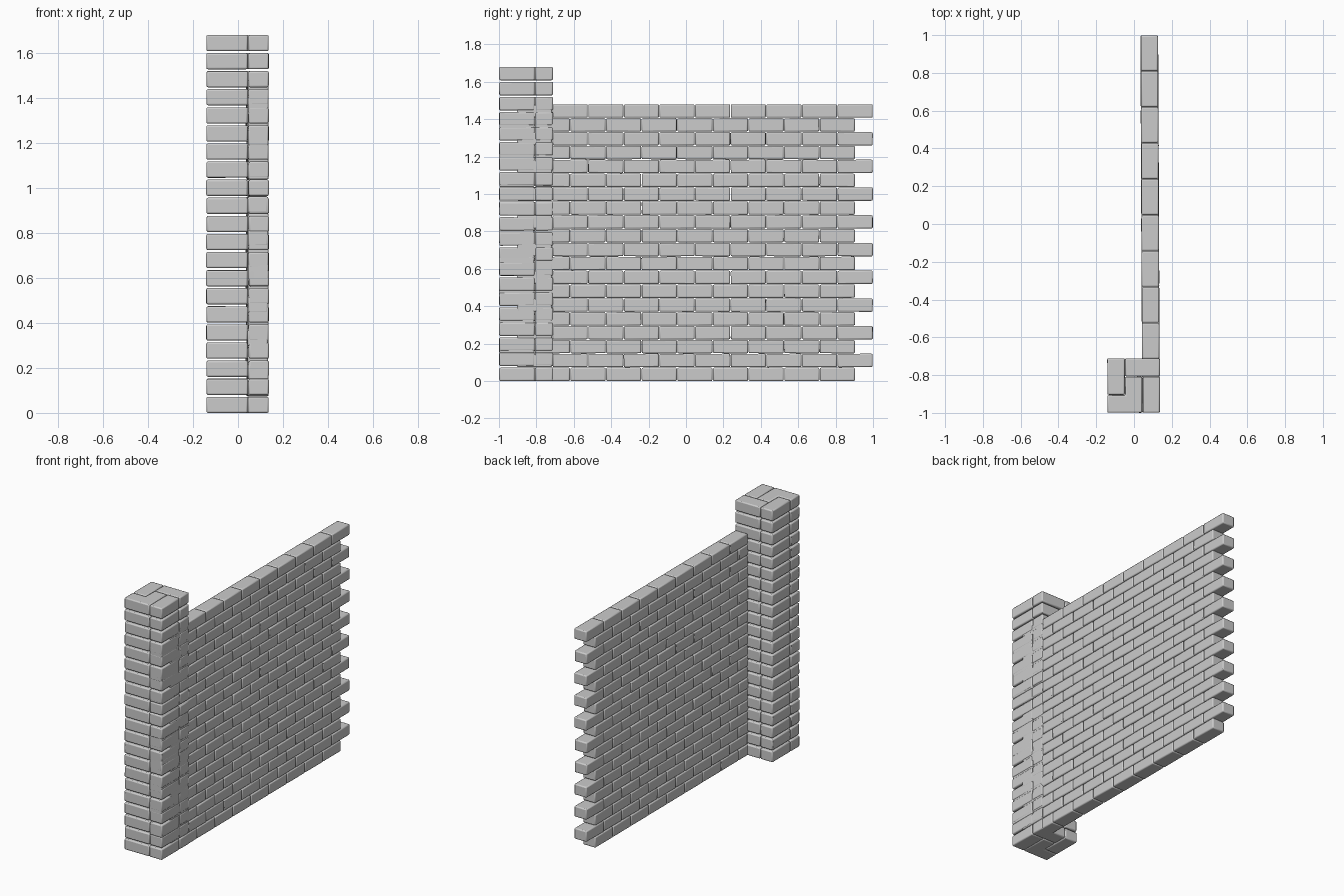
import bpy, bmesh, random
from math import radians
from mathutils import Vector, Matrix

if "Cube" in bpy.data.objects:
    bpy.data.objects.remove(bpy.data.objects["Cube"])

random.seed(4)
H = 0.0715          # brick height
L = 0.19            # brick length pitch
GAP = 0.0015        # half of the joint between bricks


def rect(x0, x1, y0, y1):
    return [(x0 + GAP, y0 + GAP), (x1 - GAP, y0 + GAP),
            (x1 - GAP, y1 - GAP), (x0 + GAP, y1 - GAP)]


def add_brick(bm, outline, z, wobble):
    """Extrude one brick outline, then nudge and tilt it slightly."""
    base = [bm.verts.new((x, y, z)) for x, y in outline]
    top = [bm.verts.new((x, y, z + H)) for x, y in outline]
    n = len(outline)
    bm.faces.new(base[::-1])
    bm.faces.new(top)
    for i in range(n):
        j = (i + 1) % n
        bm.faces.new((base[i], base[j], top[j], top[i]))
    c = sum((v.co for v in base + top), Vector()) / (2 * n)
    r = random.uniform
    turn = Matrix.Rotation(radians(r(-1, 1) * wobble), 4, 'Z') @ \
        Matrix.Rotation(radians(r(-1, 1) * wobble), 4, 'X')
    shift = Vector((r(-.003, .003), r(-.001, .001), 0)) * wobble
    for v in base + top:
        v.co = turn @ (v.co - c) + c + shift


def finish(bm, name):
    me = bpy.data.meshes.new(name)
    bm.to_mesh(me)
    bm.free()
    ob = bpy.data.objects.new(name, me)
    bpy.context.collection.objects.link(ob)
    bev = ob.modifiers.new("rounded_edges", 'BEVEL')
    bev.width = 0.007
    bev.segments = 2
    bpy.ops.object.select_all(action='DESELECT')
    ob.select_set(True)
    bpy.context.view_layer.objects.active = ob
    bpy.ops.object.shade_smooth_by_angle(angle=radians(40))
    return ob


# Pillar: 21 courses laid as a pinwheel, the front brick filling the core
x0, x1, x2, x3 = -0.142, -0.048, 0.045, 0.138
y0, y1, y2, y3 = -1.0, -0.905, -0.808, -0.71
g = GAP
core = [(x0 + g, y0 + g), (x2 - g, y0 + g), (x2 - g, y2 - g),
        (x1 + g, y2 - g), (x1 + g, y1 - g), (x0 + g, y1 - g)]
course = [core, rect(x2, x3, y0, y2), rect(x1, x3, y2, y3), rect(x0, x1, y1, y3)]
bm = bmesh.new()
for row in range(21):
    for outline in course:
        add_brick(bm, outline, row * 0.0804, 0.0 if row in (0, 20) else 0.35)
finish(bm, "brick_pillar")

# Wall: 20 running-bond courses, toothed at the far end, keyed into the pillar
bm = bmesh.new()
for row in range(20):
    start = -0.905 if row % 2 else -1.0
    for i in range(10):
        a = start + i * L * 1.0025
        cx = 0.085 - 0.0045 * a          # wall runs very slightly out of square
        add_brick(bm, rect(cx - 0.047, cx + 0.047, a, a + L * 1.0025),
                  row * 0.0741, 0.0 if row in (0, 19) else 0.5)
finish(bm, "brick_wall")
